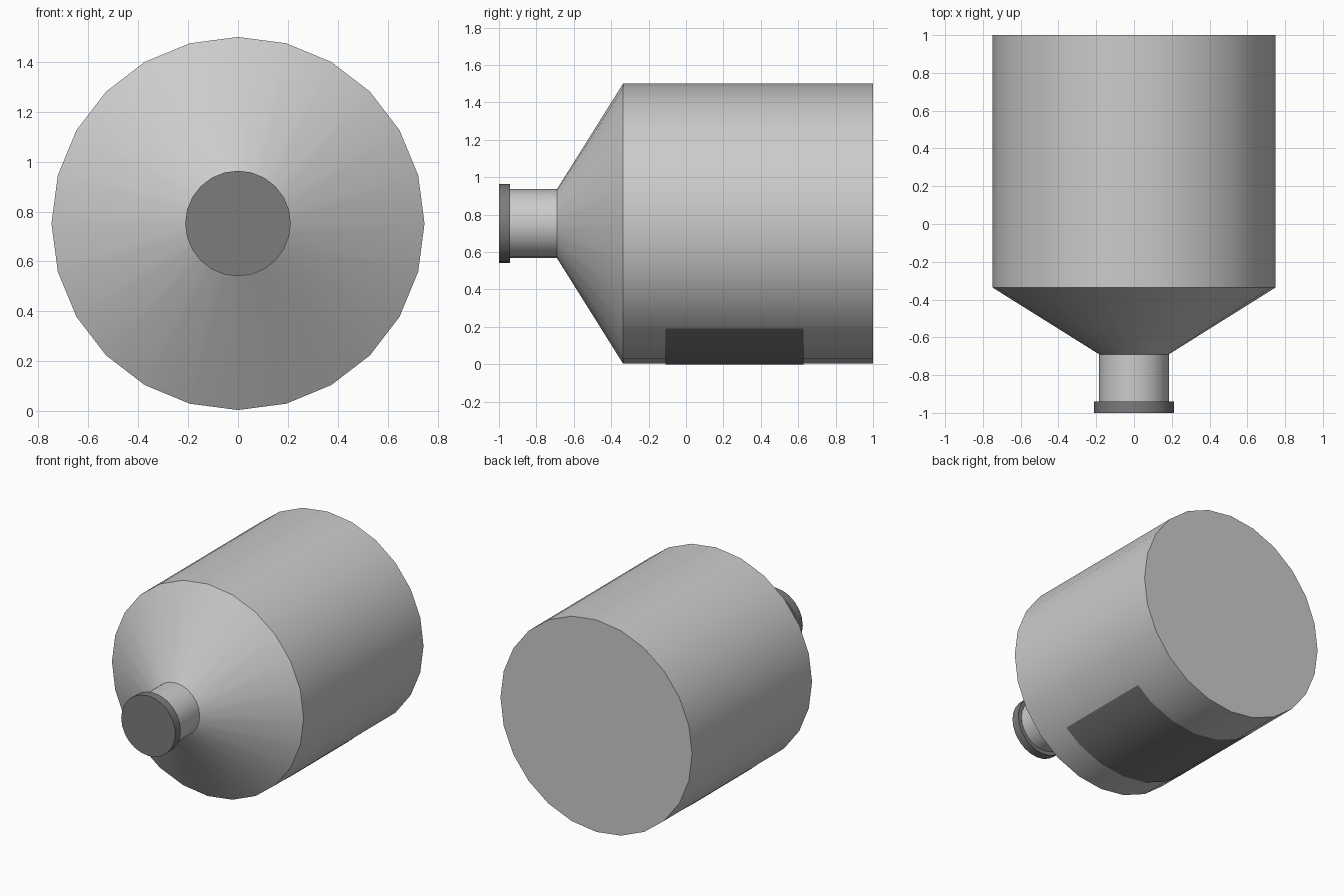
import bpy, bmesh
from math import sin, cos, radians, pi

if "Cube" in bpy.data.objects:
    bpy.data.objects.remove(bpy.data.objects["Cube"])

SIDES = 24
ZC = 0.752      # height of the bottle axis
R = 0.748       # body radius


def finish(name, bm, smooth=True, color=None):
    bmesh.ops.recalc_face_normals(bm, faces=bm.faces[:])
    mesh = bpy.data.meshes.new(name)
    bm.to_mesh(mesh)
    bm.free()
    ob = bpy.data.objects.new(name, mesh)
    bpy.context.collection.objects.link(ob)
    if color:
        mat = bpy.data.materials.new(name + "_dark")
        mat.diffuse_color = (*color, 1)
        mat.use_nodes = True
        mat.node_tree.nodes["Principled BSDF"].inputs["Base Color"].default_value = mat.diffuse_color
        mesh.materials.append(mat)
    if smooth:
        bpy.ops.object.select_all(action='DESELECT')
        ob.select_set(True)
        bpy.context.view_layer.objects.active = ob
        bpy.ops.object.shade_smooth_by_angle(angle=radians(30))
    return ob


def lathe(name, profile, color=None):
    """Closed solid turned around the y axis from (y, radius) points."""
    bm = bmesh.new()
    rings = []
    for y, r in profile:
        rings.append([bm.verts.new((r * sin(2 * pi * i / SIDES), y,
                                    ZC + r * cos(2 * pi * i / SIDES)))
                      for i in range(SIDES)])
    for a, b in zip(rings, rings[1:]):
        for i in range(SIDES):
            j = (i + 1) % SIDES
            bm.faces.new((a[i], a[j], b[j], b[i]))
    bm.faces.new(rings[0])
    bm.faces.new(rings[-1])
    return finish(name, bm, True, color)


# Bottle: flat base, straight wall, conical shoulder, neck
lathe("bottle_body", [(1.0, R), (-0.337, R), (-0.69, 0.184), (-0.94, 0.184)])

# Screw cap
lathe("cap", [(-0.94, 0.2115), (-1.0, 0.2115)], (0.2, 0.2, 0.2))

# Thin label hugging the facets on the underside
rl = R + 0.004
arc = [(rl * sin(radians(a)), ZC - rl * cos(radians(a))) for a in (0, 15, 30)]
arc.append((0.493, 0.19))
arc = [(-x, z) for x, z in arc[:0:-1]] + arc
bm = bmesh.new()
front = [bm.verts.new((x, -0.11, z)) for x, z in arc]
back = [bm.verts.new((x, 0.628, z)) for x, z in arc]
for i in range(len(arc) - 1):
    bm.faces.new((front[i], back[i], back[i + 1], front[i + 1]))
label = finish("underside_label", bm, True, (0.2, 0.2, 0.2))
# make the sheet face outward (down)
if sum(p.normal.z for p in label.data.polygons) > 0:
    label.data.flip_normals()
